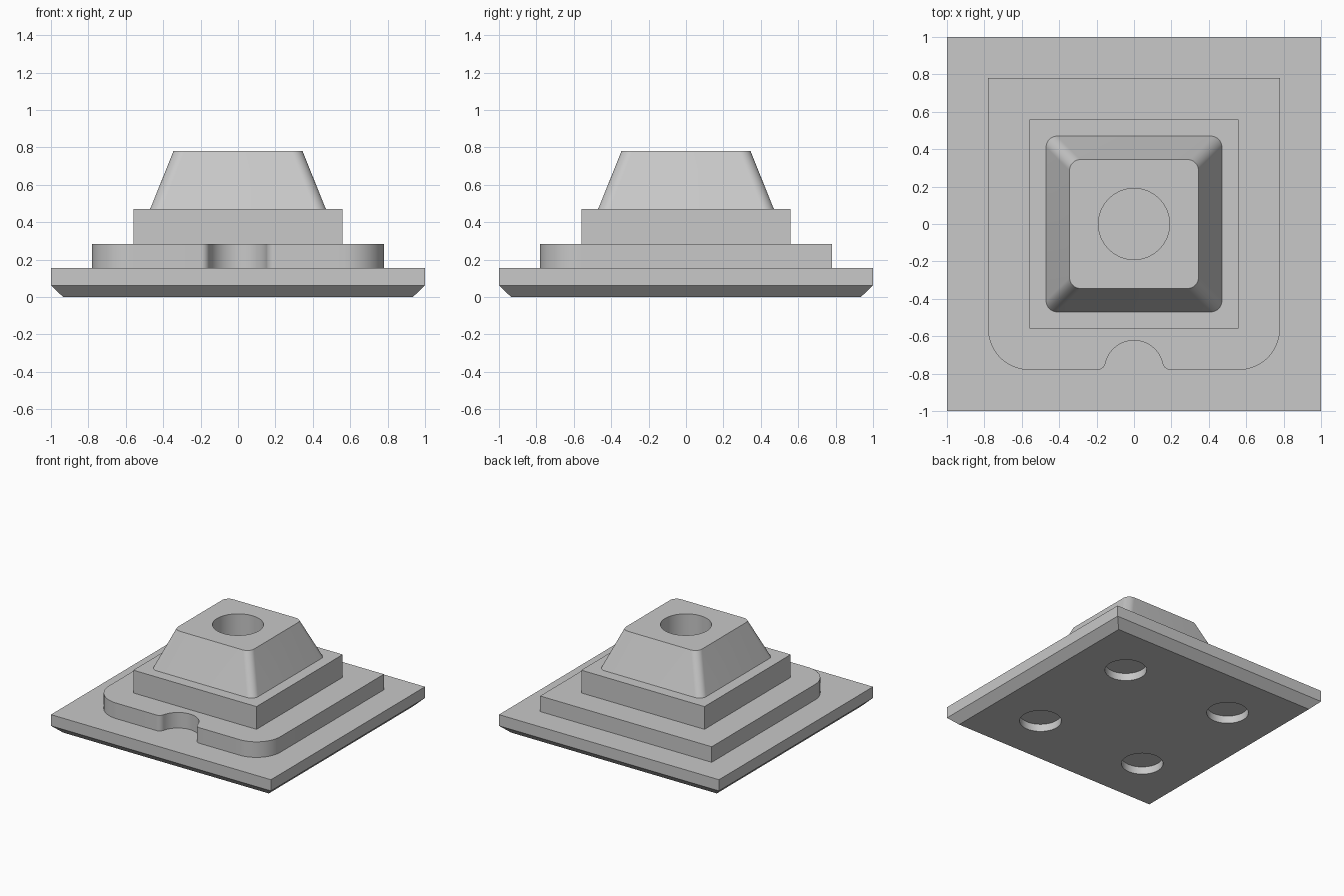
import bpy, bmesh
from math import sin, cos, radians, sqrt, atan2, degrees

cube = bpy.data.objects.get("Cube")
if cube:
    bpy.data.objects.remove(cube, do_unlink=True)

GREY = (0.58, 0.58, 0.58, 1)
grey = bpy.data.materials.new("plain grey")
grey.use_nodes = True
grey.diffuse_color = GREY
grey.node_tree.nodes["Principled BSDF"].inputs["Base Color"].default_value = GREY


def arc(cx, cy, r, start, end, steps=12):
    """Points along an arc, angles in degrees."""
    angles = [radians(start + (end - start) * i / steps) for i in range(steps + 1)]
    return [(cx + r * cos(a), cy + r * sin(a)) for a in angles]


def square(half, radius=0):
    """Counter-clockwise square outline, optionally with round corners."""
    points = []
    for k, (sx, sy) in enumerate([(1, 1), (-1, 1), (-1, -1), (1, -1)]):
        c = half - radius
        if radius:
            points += arc(sx * c, sy * c, radius, 90 * k, 90 * k + 90)
        else:
            points.append((sx * c, sy * c))
    return points


def loft(name, layers):
    """Solid through a list of (outline, height) with equal point counts."""
    bm = bmesh.new()
    rings = [[bm.verts.new((x, y, z)) for x, y in outline] for outline, z in layers]
    for low, high in zip(rings, rings[1:]):
        for i in range(len(low)):
            j = (i + 1) % len(low)
            bm.faces.new((low[i], low[j], high[j], high[i]))
    bm.faces.new(rings[0][::-1])
    bm.faces.new(rings[-1])
    mesh = bpy.data.meshes.new(name)
    bm.to_mesh(mesh)
    bm.free()
    obj = bpy.data.objects.new(name, mesh)
    bpy.context.collection.objects.link(obj)
    mesh.materials.append(grey)
    return obj


def select(obj):
    bpy.ops.object.select_all(action='DESELECT')
    obj.select_set(True)
    bpy.context.view_layer.objects.active = obj


def drill(obj, x, y, radius, bottom, top):
    """Cut a round hole."""
    ring = arc(x, y, radius, 0, 360, 64)[:-1]
    cutter = loft("hole_cutter", [(ring, bottom), (ring, top)])
    cutter.hide_render = True
    mod = obj.modifiers.new("hole", 'BOOLEAN')
    mod.operation = 'DIFFERENCE'
    mod.solver = 'EXACT'
    mod.object = cutter
    select(obj)
    bpy.ops.object.modifier_apply(modifier=mod.name)
    bpy.data.objects.remove(cutter, do_unlink=True)


# Base plate with chamfered underside and four blind holes
base = loft("base_plate", [(square(0.935), 0), (square(1), 0.063), (square(1), 0.155)])
for x in (-0.5, 0.5):
    for y in (-0.5, 0.5):
        drill(base, x, y, 0.157, -0.1, 0.062)

# Notched plate: square back corners, round front corners, filleted front notch
H, CORNER, NOTCH, FILLET = 0.78, 0.22, 0.157, 0.045
cx = sqrt((NOTCH + FILLET) ** 2 - FILLET ** 2)
tilt = degrees(atan2(FILLET, cx))
front = -H
outline = [(H, H), (-H, H)]
outline += arc(-H + CORNER, front + CORNER, CORNER, 180, 270, 20)
outline += arc(-cx, front + FILLET, FILLET, -90, -tilt)
outline += arc(0, front, NOTCH, 180 - tilt, tilt, 32)[1:-1]
outline += arc(cx, front + FILLET, FILLET, 180 + tilt, 270)
outline += arc(H - CORNER, front + CORNER, CORNER, 270, 360, 20)
notched = loft("notched_plate", [(outline, 0.155), (outline, 0.283)])

# Square step
step = loft("square_step", [(square(0.56), 0.283), (square(0.56), 0.47)])

# Tapered block with a central bore
block = loft("tapered_block", [(square(0.47, 0.06), 0.47), (square(0.345, 0.06), 0.78)])
drill(block, 0, 0, 0.19, 0.4, 0.9)

for part in (base, notched, step, block):
    select(part)
    bpy.ops.object.shade_smooth_by_angle(angle=radians(30))
